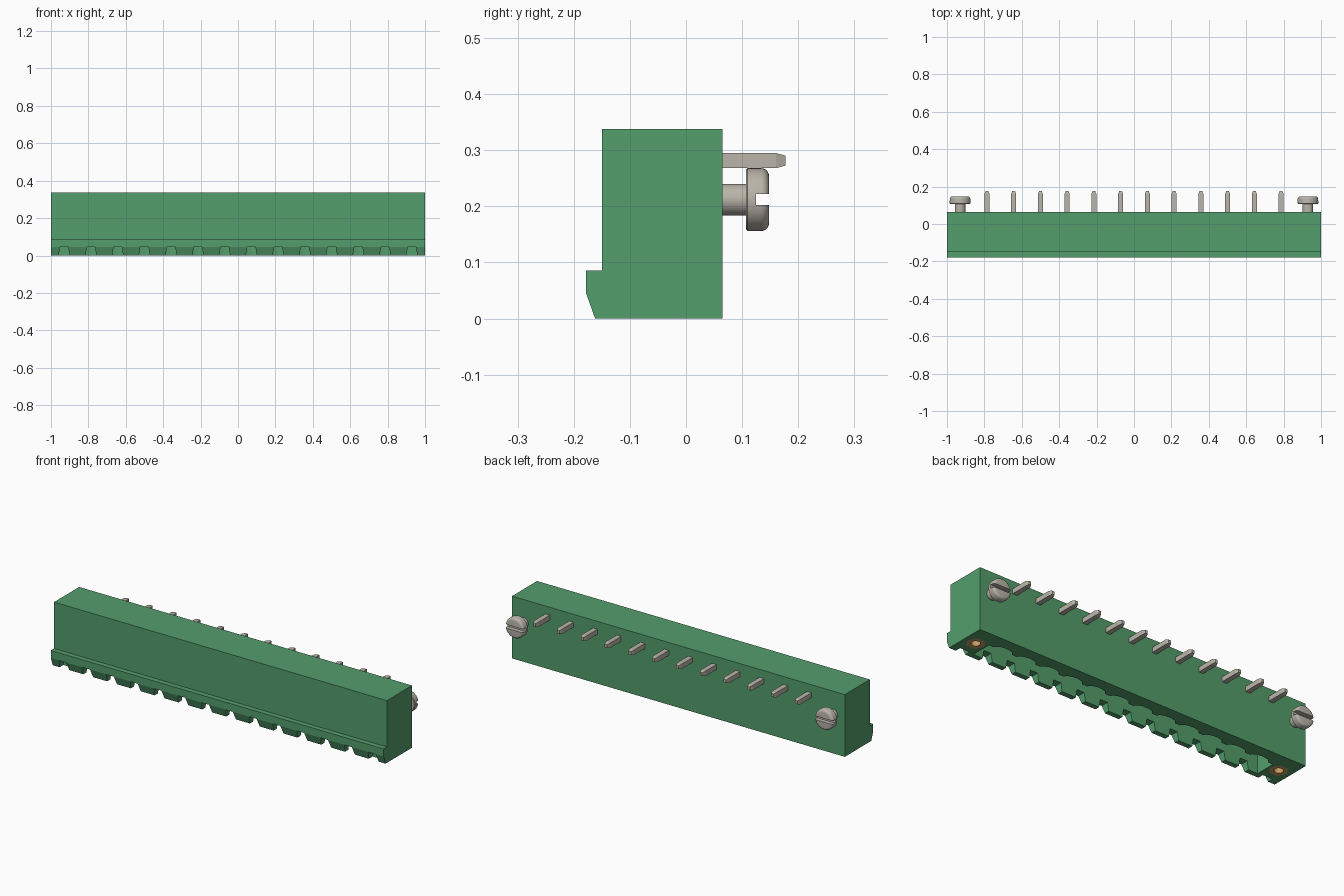
import bpy, bmesh, math

cube = bpy.data.objects.get("Cube")
if cube:
    bpy.data.objects.remove(cube, do_unlink=True)

PITCH = 0.143          # contact spacing
END_X = 0.93           # screw and nut position


def material(name, rgb, metal=0.0):
    m = bpy.data.materials.new(name)
    m.use_nodes = True
    m.diffuse_color = (*rgb, 1)
    m.node_tree.nodes["Principled BSDF"].inputs["Base Color"].default_value = (*rgb, 1)
    return m


GREEN = material("green plastic", (0.087, 0.337, 0.150))
METAL = material("tinned metal", (0.49, 0.46, 0.40))
BRASS = material("brass", (0.56, 0.34, 0.13))


def loft(name, rings, mat):
    """Closed solid through matching rings of 3D points."""
    bm = bmesh.new()
    vs = [[bm.verts.new(p) for p in r] for r in rings]
    n = len(vs[0])
    for a, b in zip(vs, vs[1:]):
        for i in range(n):
            j = (i + 1) % n
            bm.faces.new((a[i], a[j], b[j], b[i]))
    bm.faces.new(vs[0])
    bm.faces.new(vs[-1])
    bmesh.ops.recalc_face_normals(bm, faces=bm.faces)
    me = bpy.data.meshes.new(name)
    bm.to_mesh(me)
    bm.free()
    me.materials.append(mat)
    ob = bpy.data.objects.new(name, me)
    bpy.context.collection.objects.link(ob)
    return ob


def prism_x(name, pts, lo, hi, mat):
    return loft(name, [[(x, y, z) for y, z in pts] for x in (lo, hi)], mat)


def prism_y(name, pts, lo, hi, mat):
    return loft(name, [[(x, y, z) for x, z in pts] for y in (lo, hi)], mat)


def prism_z(name, pts, lo, hi, mat):
    return loft(name, [[(x, y, z) for x, y in pts] for z in (lo, hi)], mat)


def polygon(cx, cy, r, n, start=0.0):
    return [(cx + r * math.cos(start + math.tau * i / n),
             cy + r * math.sin(start + math.tau * i / n)) for i in range(n)]


def select_only(ob):
    bpy.ops.object.select_all(action='DESELECT')
    ob.select_set(True)
    bpy.context.view_layer.objects.active = ob


def cut(ob, cutter):
    cutter.hide_render = True
    mod = ob.modifiers.new("cut", 'BOOLEAN')
    mod.operation = 'DIFFERENCE'
    mod.solver = 'EXACT'
    mod.object = cutter
    select_only(ob)
    bpy.ops.object.modifier_apply(modifier=mod.name)
    bpy.data.objects.remove(cutter, do_unlink=True)


# Housing with a chamfered lip along the lower front
housing = prism_x("housing", [(0.065, 0), (0.065, 0.338), (-0.15, 0.338), (-0.15, 0.086),
                              (-0.178, 0.086), (-0.178, 0.045), (-0.162, 0)], -1, 1, GREEN)

pin_xs = [(i - 5.5) * PITCH for i in range(12)]

# Plug cavity, open below, its rear wall scalloped around each contact
rear = []
for x in pin_xs:
    rear += [(x + 0.056 * math.cos(a), -0.022 + 0.026 * math.sin(a))
             for a in (math.pi * (1 - k / 8) for k in range(9))]
cavity = [(0.872, -0.022), (0.872, -0.135), (-0.872, -0.135), (-0.872, -0.022)] + rear
cut(housing, prism_z("cavity_cutter", cavity, -0.1, 0.24, GREEN))

# Coding notches through the lip
for i in range(14):
    x = (i - 6.5) * PITCH
    trapezoid = [(x - 0.037, -0.045), (x + 0.037, -0.045), (x + 0.022, 0.045), (x - 0.022, 0.045)]
    cut(housing, prism_y("notch_cutter", trapezoid, -0.3, -0.13, GREEN))

# Hexagonal threaded inserts in pockets at both ends
for side, sx in (("left", 1), ("right", -1)):
    cx = sx * END_X
    hexagon = polygon(cx, -0.05, 0.05, 6)
    cut(housing, prism_z("pocket_cutter", hexagon, -0.1, 0.08, GREEN))
    nut = prism_z("nut_" + side, hexagon, 0, 0.08, BRASS)
    cut(nut, prism_z("bore_cutter", polygon(cx, -0.05, 0.023, 24), -0.1, 0.07, BRASS))
    select_only(nut)
    bpy.ops.object.shade_smooth_by_angle(angle=math.radians(30))

# Slotted screws on the back
screw_profile = [(0.055, 0.028), (0.107, 0.028), (0.107, 0.053), (0.110, 0.056), (0.134, 0.056)]
screw_profile += [(0.134 + 0.014 * math.sin(a), 0.042 + 0.014 * math.cos(a))
                  for a in (math.pi / 2 * k / 5 for k in range(1, 6))]
for side, sx in (("left", 1), ("right", -1)):
    rings = [[(x, y, z) for x, z in polygon(sx * END_X, 0.212, r, 40)] for y, r in screw_profile]
    screw = loft("screw_" + side, rings, METAL)
    slot = [(0.125, 0.202), (0.2, 0.202), (0.2, 0.222), (0.125, 0.222)]
    cut(screw, prism_x("slot_cutter", slot, sx * END_X - 0.1, sx * END_X + 0.1, METAL))
    select_only(screw)
    bpy.ops.object.shade_smooth_by_angle(angle=math.radians(35))

# Bent contacts: solder tail out of the back, plug pin down into the cavity
SQUARE = [(-1, -1), (1, -1), (1, 1), (-1, 1)]
for i, x in enumerate(pin_xs):
    tail = [(-0.074, 0.0135, 0.0135), (0.16, 0.0135, 0.0135), (0.177, 0.007, 0.009)]
    loft(f"solder_pin_{i + 1}",
         [[(x + a * w, y, 0.2815 + b * h) for a, b in SQUARE] for y, w, h in tail], METAL)
    stem = [(0.275, 0.0135), (0.095, 0.0135), (0.078, 0.008)]
    loft(f"contact_pin_{i + 1}",
         [[(x + a * r, -0.06 + b * r, z) for a, b in SQUARE] for z, r in stem], METAL)
